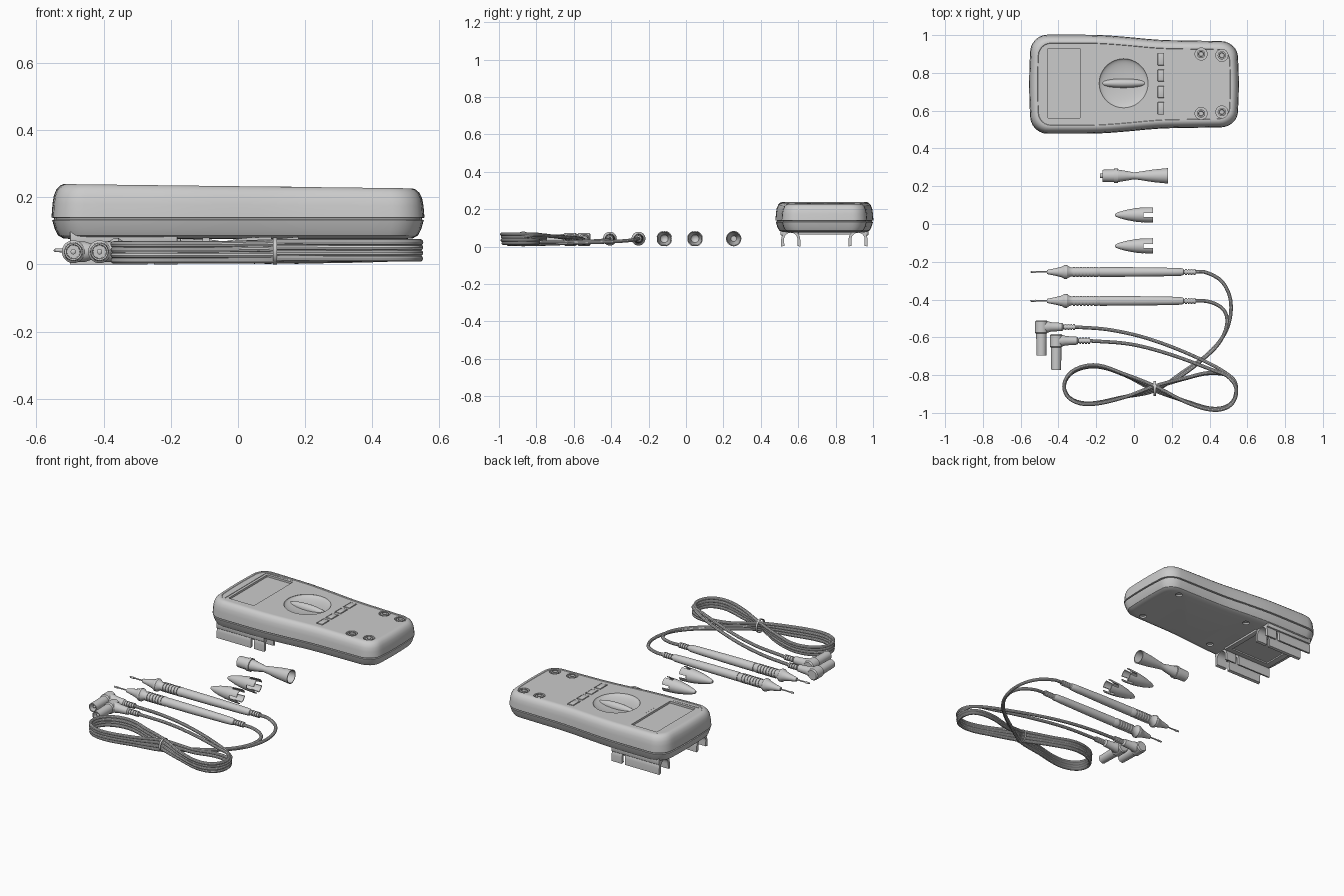
import bpy, bmesh
from math import sin, cos, pi, radians
from mathutils import Vector, Matrix

if "Cube" in bpy.data.objects:
    bpy.data.objects.remove(bpy.data.objects["Cube"])


def smooth(ob):
    bpy.ops.object.select_all(action='DESELECT')
    ob.select_set(True)
    bpy.context.view_layer.objects.active = ob
    bpy.ops.object.shade_smooth_by_angle(angle=radians(32))


def finish(name, bm, loc=(0, 0, 0), rot=(0, 0, 0)):
    bmesh.ops.remove_doubles(bm, verts=bm.verts, dist=1e-5)
    bmesh.ops.recalc_face_normals(bm, faces=bm.faces)
    me = bpy.data.meshes.new(name)
    bm.to_mesh(me)
    bm.free()
    ob = bpy.data.objects.new(name, me)
    bpy.context.collection.objects.link(ob)
    ob.location, ob.rotation_euler = loc, rot
    smooth(ob)
    return ob


def box(name, x, y, z, bevel=0.0):
    bm = bmesh.new()
    bmesh.ops.create_cube(bm, size=1)
    for v in bm.verts:
        v.co = [r[0] + (c + .5) * (r[1] - r[0]) for c, r in zip(v.co, (x, y, z))]
    if bevel:
        bmesh.ops.bevel(bm, geom=bm.edges[:], offset=bevel, segments=2, affect='EDGES', profile=.5)
    return finish(name, bm)


def ellipsoid(name, loc, size):
    bm = bmesh.new()
    bmesh.ops.create_uvsphere(bm, u_segments=48, v_segments=24, radius=1)
    bmesh.ops.scale(bm, vec=size, verts=bm.verts)
    return finish(name, bm, loc)


def lathe(name, prof, loc, rot=(0, 0, 0), n=28):
    """Revolve (x, radius) points about the local x axis."""
    bm = bmesh.new()
    rings = [[bm.verts.new((x, r * cos(2 * pi * i / n), r * sin(2 * pi * i / n)))
              for i in range(n)] for x, r in prof]
    for a, b in zip(rings, rings[1:]):
        for i in range(n):
            j = (i + 1) % n
            bm.faces.new((a[i], a[j], b[j], b[i]))
    return finish(name, bm, loc, rot)


def cut(ob, cutters):
    for c in cutters:
        bpy.context.view_layer.objects.active = ob
        m = ob.modifiers.new('cut', 'BOOLEAN')
        m.operation, m.object = 'DIFFERENCE', c
        bpy.ops.object.modifier_apply(modifier=m.name)
        bpy.data.objects.remove(c)
    smooth(ob)


def ribs(x0, x1, n, r_hi, r_lo):
    """Square ribs along a profile."""
    out, s = [], (x1 - x0) / n
    for i in range(n):
        a = x0 + i * s
        out += [(a, r_lo), (a + .35 * s, r_lo), (a + .35 * s, r_hi), (a + s, r_hi)]
    return out


# ---- meter housing: lofted outline, wide at the display end ----
YC = .74


def top(x):
    return .237 - .012 * (x + .5)


def outline(inset):
    hx, hy, R = .555 - inset, .262 - inset, max(.085 - inset * .5, .03)
    arcs = [(sx * (hx - R) + R * cos(a), sy * (hy - R) + R * sin(a))
            for sx, sy, a0 in ((1, 1, 0), (-1, 1, 90), (-1, -1, 180), (1, -1, 270))
            for a in [radians(a0 + 15 * k) for k in range(7)]]
    pts = []
    for i, p in enumerate(arcs):
        pts.append(p)
        if i % 7 == 6:
            q = arcs[(i + 1) % 28]
            pts += [(p[0] + (q[0] - p[0]) * k / 14, p[1] + (q[1] - p[1]) * k / 14) for k in range(1, 14)]
    res = []
    for x, y in pts:
        t = min(max((x + .25) / .45, 0), 1)
        narrow = .026 * t * t * (3 - 2 * t) + .008 * max(x, 0) / .5
        res.append((x * (1 - .022 * (y / .26) ** 2), y * (1 - narrow / hy)))
    return res


levels = [(.055, .076), (.035, .078), (.02, .086), (.01, .105), (.002, .132), (.008, .134),
          (.008, .138), (.0, .14), (.003, .18), (.007, .205), (.015, .224), (.026, .235),
          (.036, .239), (.044, .239), (.046, .237)]
bm = bmesh.new()
rings = []
for inset, z in levels:
    rings.append([bm.verts.new((x, y + YC, z - .012 * (x + .5) * max(z - .135, 0) / .102))
                  for x, y in outline(inset)])
n = len(rings[0])
for a, b in zip(rings, rings[1:]):
    for i in range(n):
        bm.faces.new((a[i], a[(i + 1) % n], b[(i + 1) % n], b[i]))
bm.faces.new(rings[0])
bm.faces.new(rings[-1])
body = finish('meter_housing', bm)

# recesses: display, dial bowl, buttons, sockets, underside screws
button_y = [(.84, .905), (.755, .817), (.668, .73), (.58, .645)]
jacks = [(.355, .90), (.465, .893), (.355, .585), (.465, .593)]
disc = [(-.014, 0), (-.014, .032), (.03, .032), (.03, 0)]
UP = (0, -pi / 2, 0)
cutters = [box('cut_frame', (-.47, -.265), (.545, .945), (.234, .3)),
           box('cut_display', (-.455, -.285), (.56, .93), (.222, .3)),
           ellipsoid('cut_dial', (-.055, .745, top(-.055)), (.13, .13, .026))]
cutters += [box('cut_button', (.121, .164), (a - .004, b + .004), (.222, .3)) for a, b in button_y]
cutters += [lathe('cut_socket', disc, (x, y, top(x)), UP) for x, y in jacks]
cutters += [lathe('cut_screw', [(-.03, 0), (-.03, .02), (.01, .02), (.01, 0)], (x, y, .076), UP, 16)
            for x in (-.08, .42) for y in (.58, .90)]
cut(body, cutters)

# dial grip, buttons and socket collars
ellipsoid('dial_grip', (-.055, .745, top(-.055) - .026), (.126, .024, .028))
for a, b in button_y:
    box('button', (.125, .16), (a, b), (.21, top(.14) + .003), .003)
for x, y in jacks:
    lathe('socket_collar', [(-.02, .022), (-.001, .022), (.001, .019), (.001, .014), (-.012, .012), (-.012, 0)],
          (x, y, top(x)), UP, 20)

# ---- rear stand with downward probe clips ----
for side in (-1, 1):
    yc, zc = YC + side * .18, .038
    arch = [(.051, -.038), (.051, .0)] + [(.051 * cos(radians(a)), .051 * sin(radians(a))) for a in range(20, 180, 20)] + \
           [(-.051, .0), (-.051, -.038), (-.036, -.034)]
    arch += [(.036 * cos(radians(a)), .036 * sin(radians(a))) for a in range(190, -20, -20)] + [(.034, -.034)]
    for x0, x1 in ((-.5, -.27), (-.25, -.18)):
        bm = bmesh.new()
        f = bm.faces.new([bm.verts.new((x0, yc + y * side, zc + z)) for y, z in arch])
        ex = bmesh.ops.extrude_face_region(bm, geom=[f])
        bmesh.ops.translate(bm, vec=(x1 - x0, 0, 0), verts=[v for v in ex['geom'] if isinstance(v, bmesh.types.BMVert)])
        finish('probe_clip', bm)
    y0, y1 = sorted((YC + side * .212, YC + side * .235))
    box('stand_skirt', (-.5, -.18), (y0, y1), (.06, .1), .004)
stand = box('stand_plate', (-.5, -.17), (.6, .88), (.064, .09), .004)
cut(stand, [box('cut_stand', (-.46, -.2), (.635, .845), (.05, .072))])

# ---- adapter sleeve and probe tip hoods ----
lathe('adapter_sleeve', [(-.18, 0), (-.18, .012), (-.168, .012), (-.168, .032), (-.105, .034), (-.105, .038), (-.085, .038),
                         (-.085, .033), (-.03, .024), (0, .018), (.03, .022), (.1, .033), (.18, .041),
                         (.18, .036), (.1, .028), (.03, .015), (.03, 0)], (0, .255, .042))
for y in (.048, -.116):
    hood = lathe('tip_hood', [(-.1, 0), (-.098, .008), (-.08, .016), (-.04, .027), (.01, .036), (.05, .04), (.1, .042),
                              (.1, .037), (.05, .035), (.01, .031), (-.04, .021), (-.06, 0)], (0, y, .042), n=32)
    cut(hood, [box('cut_slot', (.05, .12), (y - .01, y + .01), (-.1, .1)),
               box('cut_slot', (.05, .12), (y - .1, y + .1), (.032, .052))])

# ---- test probes ----
for y in (-.254, -.407):
    prof = [(-.55, 0), (-.545, .005), (-.52, .006), (-.52, .004), (-.46, .004), (-.46, .011), (-.41, .021), (-.38, .029),
            (-.368, .037), (-.356, .037), (-.345, .029)]
    prof += ribs(-.33, -.2, 7, .027, .023)
    prof += [(-.18, .023), (-.18, .026), (0, .025), (.2, .022), (.25, .02), (.262, .016)]
    prof += ribs(.265, .325, 4, .016, .011) + [(.325, 0)]
    lathe('test_probe', prof, (0, y, .042))

# ---- right-angle plugs with shrouded pins ----
for x, y, yend in ((-.49, -.545, -.695), (-.412, -.618, -.772)):
    L = y - yend
    lathe('plug_barrel', [(-.035, 0), (-.035, .028), (-.028, .034), (.03, .034), (.036, .028), (L, .026), (L, .021),
                          (.05, .019), (.05, .008), (L - .015, .008), (L - .01, 0)], (x, y, .038), (0, 0, -pi / 2))
    lathe('plug_neck', [(0, 0), (0, .03), (.035, .03), (.05, .025), (.11, .021), (.115, .016)]
          + ribs(.117, .178, 4, .016, .011) + [(.178, 0)], (x, y, .038))

# ---- leads: figure-eight coils joined to probes and plugs ----
C = Vector((.11, -.87))
LEFT = [(-.17, -.05), (-.35, -.085), (-.45, -.055), (-.48, .02), (-.43, .095), (-.31, .123), (-.16, .075)]
RIGHT = [(.17, -.075), (.31, -.115), (.40, -.09), (.432, -.01), (.40, .065), (.29, .085), (.16, .055)]


def lead(start, end, c):
    pts = [Vector(p) for p in start]
    for lap in (0, 1):
        k = c + 2 * lap
        s, z = (.93, .97, .955, 1.0)[k], .012 + .016 * k
        for lobe, dz in ((LEFT, 0), (RIGHT, .006)):
            pts.append(Vector((C.x, C.y - .012 + .008 * k, z + dz)))
            use = RIGHT[:4] if lap and lobe is RIGHT else lobe
            pts += [Vector((C.x + px * (.97 + .03 * s), C.y + py * s, z + dz)) for px, py in use]
    pts += [Vector(p) for p in end]
    cu = bpy.data.curves.new('lead', 'CURVE')
    cu.dimensions, cu.bevel_depth, cu.bevel_resolution, cu.resolution_u = '3D', .0095, 3, 7
    cu.use_fill_caps = True
    sp = cu.splines.new('BEZIER')
    sp.bezier_points.add(len(pts) - 1)
    for i, b in enumerate(sp.bezier_points):
        p, q, r = pts[max(i - 1, 0)], pts[i], pts[min(i + 1, len(pts) - 1)]
        t = (r - p).normalized()
        b.handle_left_type = b.handle_right_type = 'FREE'
        b.co, b.handle_left, b.handle_right = q, q - t * (q - p).length / 3, q + t * (r - q).length / 3
    ob = bpy.data.objects.new('test_lead', cu)
    bpy.context.collection.objects.link(ob)
    bpy.ops.object.select_all(action='DESELECT')
    ob.select_set(True)
    bpy.context.view_layer.objects.active = ob
    bpy.ops.object.convert(target='MESH')
    smooth(bpy.context.view_layer.objects.active)


lead([(.31, -.254, .042), (.38, -.256, .04), (.47, -.31, .032), (.513, -.42, .025), (.49, -.56, .02), (.4, -.68, .016), (.25, -.79, .013)],
     [(.52, -.815, .06), (.35, -.715, .055), (.085, -.61, .048), (-.13, -.56, .042), (-.32, -.545, .038)], 0)
lead([(.31, -.407, .042), (.4, -.412, .038), (.475, -.455, .032), (.492, -.53, .028), (.45, -.63, .024), (.36, -.72, .022), (.24, -.81, .026)],
     [(.5, -.81, .066), (.42, -.775, .062), (.19, -.69, .052), (-.02, -.636, .044), (-.24, -.618, .038)], 1)

# twist tie holding the coil
lathe('coil_tie', [(-.006, .036), (.006, .036), (.006, .04), (-.006, .04), (-.006, .036)], (C.x, C.y, .04))
